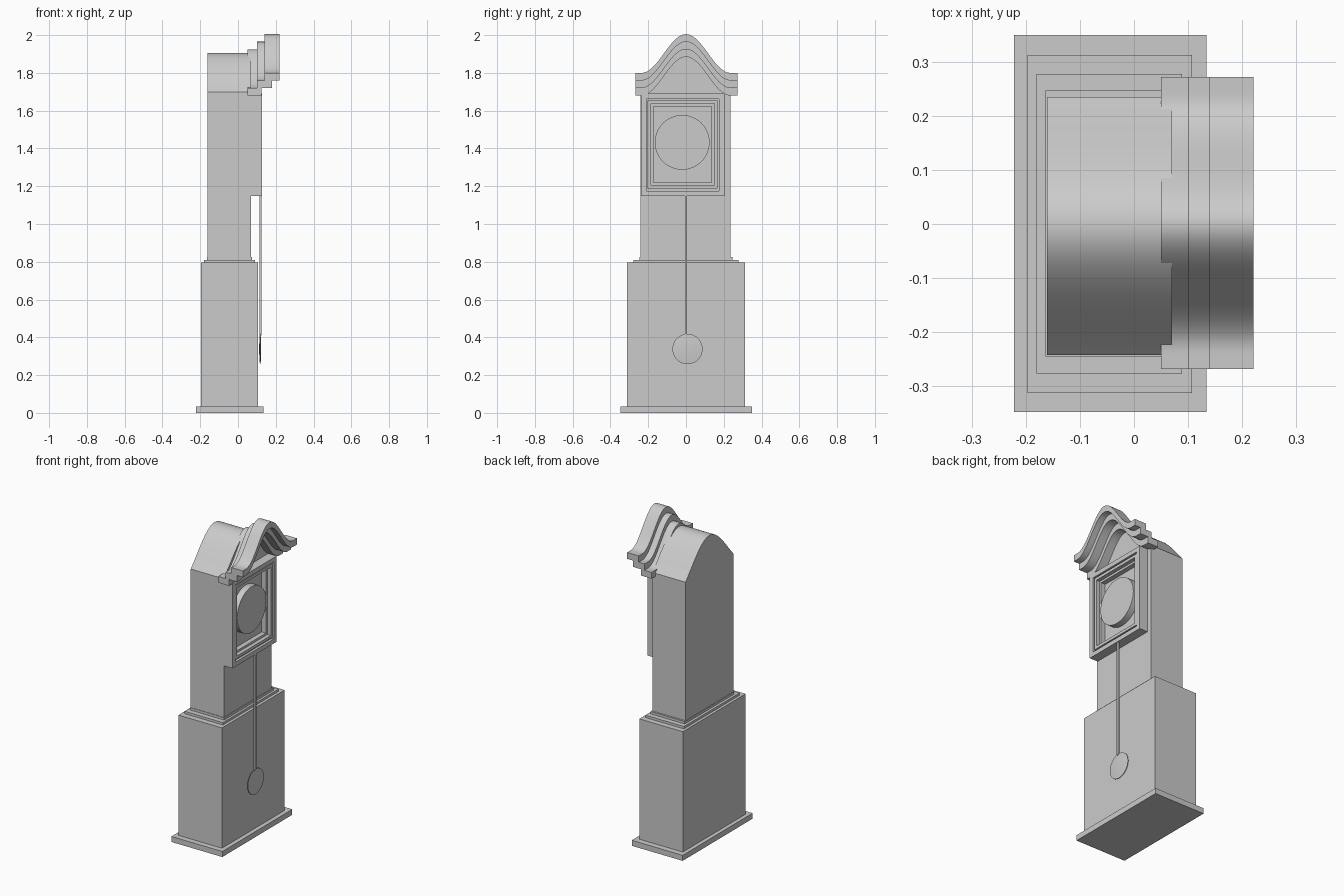
import bpy, bmesh, math

if "Cube" in bpy.data.objects:
    bpy.data.objects.remove(bpy.data.objects["Cube"])


def finish(bm, name, smooth=False):
    bmesh.ops.recalc_face_normals(bm, faces=bm.faces)
    me = bpy.data.meshes.new(name)
    bm.to_mesh(me)
    bm.free()
    ob = bpy.data.objects.new(name, me)
    bpy.context.collection.objects.link(ob)
    if smooth:
        bpy.ops.object.select_all(action='DESELECT')
        bpy.context.view_layer.objects.active = ob
        ob.select_set(True)
        bpy.ops.object.shade_smooth_by_angle(angle=math.radians(30))
    return ob


def prism(name, pts, x0, x1, smooth=False):
    """Extrude a closed (y, z) outline along x."""
    bm = bmesh.new()
    face = bm.faces.new([bm.verts.new((x0, y, z)) for y, z in pts])
    ext = bmesh.ops.extrude_face_region(bm, geom=[face])
    verts = [g for g in ext['geom'] if isinstance(g, bmesh.types.BMVert)]
    bmesh.ops.translate(bm, verts=verts, vec=(x1 - x0, 0, 0))
    return finish(bm, name, smooth)


def box(name, x0, x1, y0, y1, z0, z1):
    return prism(name, [(y0, z0), (y1, z0), (y1, z1), (y0, z1)], x0, x1)


def lathe_x(name, profile, y, z, n=48):
    """Revolve an (x, radius) profile about an axis along x."""
    bm = bmesh.new()
    rings = [[bm.verts.new((x, y + r * math.cos(2 * math.pi * i / n),
                            z + r * math.sin(2 * math.pi * i / n)))
              for i in range(n)] for x, r in profile]
    for a, b in zip(rings, rings[1:]):
        for i in range(n):
            j = (i + 1) % n
            bm.faces.new((a[i], a[j], b[j], b[i]))
    bm.faces.new(rings[0])
    bm.faces.new(rings[-1])
    return finish(bm, name, True)


def frame(name, x0, x1, y0, y1, z0, z1, w):
    """Rectangular picture-frame ring of width w."""
    bm = bmesh.new()
    loops = []
    for x, d in ((x0, 0), (x1, 0), (x1, w), (x0, w)):
        loops.append([bm.verts.new((x, y, z)) for y, z in
                      ((y0 + d, z0 + d), (y1 - d, z0 + d), (y1 - d, z1 - d), (y0 + d, z1 - d))])
    for k in range(4):
        a, b = loops[k], loops[(k + 1) % 4]
        for i in range(4):
            j = (i + 1) % 4
            bm.faces.new((a[i], a[j], b[j], b[i]))
    return finish(bm, name)


def bell(y, w=0.235):
    return 0.5 * (1 + math.cos(math.pi * min(abs(y) / w, 1)))


# Plinth, lower cabinet and its stepped top
box("plinth", -0.222, 0.134, -0.348, 0.35, 0, 0.035)
box("lower_cabinet", -0.197, 0.107, -0.313, 0.313, 0.035, 0.795)
box("cabinet_step_lower", -0.18, 0.089, -0.277, 0.278, 0.795, 0.81)
box("cabinet_step_upper", -0.164, 0.075, -0.245, 0.247, 0.81, 0.825)

# Trunk with arched roof
box("trunk", -0.161, 0.07, -0.242, 0.235, 0.825, 1.70)
roof = []
for i in range(41):
    t = -1 + i / 20
    h = 0.8 * math.cos(t * math.pi / 2) + 0.2 * bell(t, 1)
    roof.append((-0.0035 + 0.2385 * t, 1.70 + 0.205 * h))
prism("arched_roof", roof, -0.161, 0.07, True)

# Three stepped crown mouldings following a bell curve
for name, x0, x1, low in (("crown_lower", 0.05, 0.125, 1.68),
                          ("crown_middle", 0.10, 0.181, 1.72),
                          ("crown_upper", 0.14, 0.221, 1.76)):
    ys = [-0.268 + 0.54 * i / 48 for i in range(49)]
    curve = [(y, low + 0.205 * bell(y)) for y in ys]
    top = [(y, z + 0.04) for y, z in reversed(curve)]
    prism(name, curve + top, x0, x1, True)

# Door: nested frames, each set deeper
frame("door_frame_outer", 0.07, 0.128, -0.238, 0.203, 1.148, 1.69, 0.028)
frame("door_frame_middle", 0.07, 0.112, -0.21, 0.175, 1.176, 1.662, 0.012)
frame("door_frame_inner", 0.07, 0.124, -0.203, 0.168, 1.188, 1.655, 0.018)
frame("dial_surround", 0.07, 0.10, -0.185, 0.15, 1.206, 1.637, 0.014)

# Dial
lathe_x("dial", [(0.065, 0.145), (0.11, 0.145)], -0.02, 1.432)

# Pendulum rod and lens-shaped bob
box("pendulum_rod", 0.114, 0.124, -0.006, 0.006, 0.41, 1.16)
lathe_x("pendulum_bob", [(0.112, 0.02), (0.114, 0.06), (0.116, 0.08),
                         (0.119, 0.08), (0.121, 0.06), (0.123, 0.02)], 0.008, 0.338)
